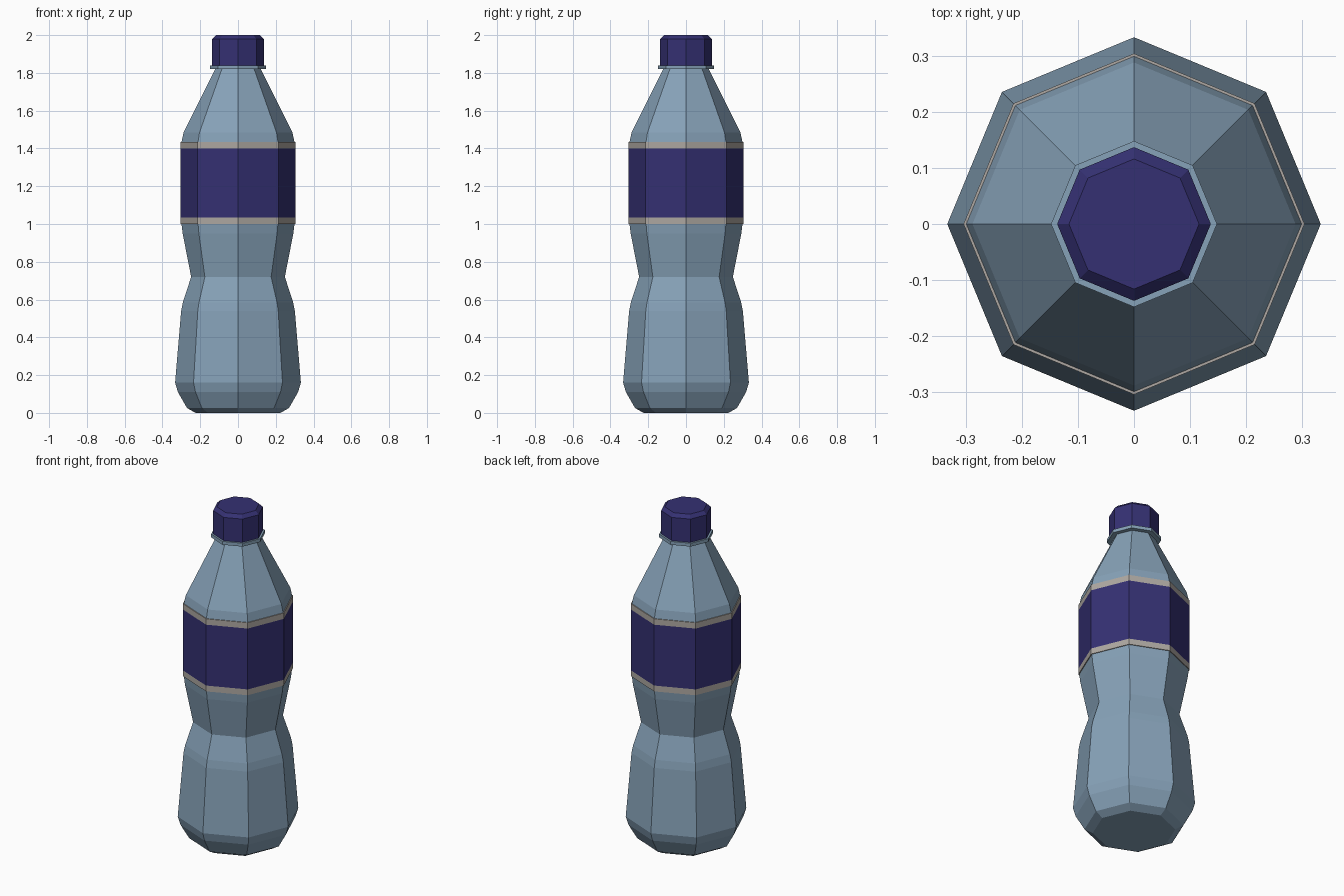
import bpy, bmesh
from math import cos, sin, pi

if "Cube" in bpy.data.objects:
    bpy.data.objects.remove(bpy.data.objects["Cube"])

SIDES = 8


def material(name, rgb):
    m = bpy.data.materials.new(name)
    m.diffuse_color = (*rgb, 1)
    m.use_nodes = True
    m.node_tree.nodes["Principled BSDF"].inputs["Base Color"].default_value = m.diffuse_color
    return m


plastic = material("blue_plastic", (0.24, 0.36, 0.48))
navy = material("navy", (0.035, 0.03, 0.17))
trim = material("pale_trim", (0.42, 0.39, 0.36))


def lathe(name, profile, mats, cap_bottom=False, cap_top=False):
    """Revolve (radius, z) points; mats gives one material per band, or a single one."""
    bm = bmesh.new()
    rings = [[bm.verts.new((r * cos(2 * pi * i / SIDES), r * sin(2 * pi * i / SIDES), z))
              for i in range(SIDES)] for r, z in profile]
    if len(mats) == 1:
        mats = mats * (len(profile) - 1)
    slots = list(dict.fromkeys(mats))
    for k, (a, b) in enumerate(zip(rings, rings[1:])):
        for i in range(SIDES):
            j = (i + 1) % SIDES
            f = bm.faces.new((a[i], a[j], b[j], b[i]))
            f.material_index = slots.index(mats[k])
    if cap_bottom:
        bm.faces.new(rings[0][::-1])
    if cap_top:
        bm.faces.new(rings[-1])
    me = bpy.data.meshes.new(name)
    bm.to_mesh(me)
    bm.free()
    for m in slots:
        me.materials.append(m)
    ob = bpy.data.objects.new(name, me)
    bpy.context.collection.objects.link(ob)
    return ob


# Lower bottle: base, grip waist, up to the label
lathe("bottle_body", [(0.225, 0), (0.27, 0.026), (0.318, 0.11), (0.333, 0.16),
                      (0.301, 0.54), (0.292, 0.585), (0.248, 0.72),
                      (0.293, 0.95), (0.299, 1.0)], [plastic], cap_bottom=True)

# Wrapped label with a pale stripe at each edge
lathe("label", [(0.299, 1.0), (0.304, 1.0), (0.304, 1.035), (0.304, 1.4),
                (0.304, 1.435), (0.299, 1.435)], [trim, trim, navy, trim, trim])

# Shoulder tapering to the neck, with the neck ring on top
lathe("bottle_shoulder", [(0.299, 1.435), (0.288, 1.485), (0.121, 1.82), (0.148, 1.82),
                          (0.148, 1.84), (0.137, 1.84)], [plastic])

# Screw cap with chamfered top edge
lathe("cap", [(0.137, 1.84), (0.137, 1.98), (0.116, 2.0)], [navy], cap_top=True)
